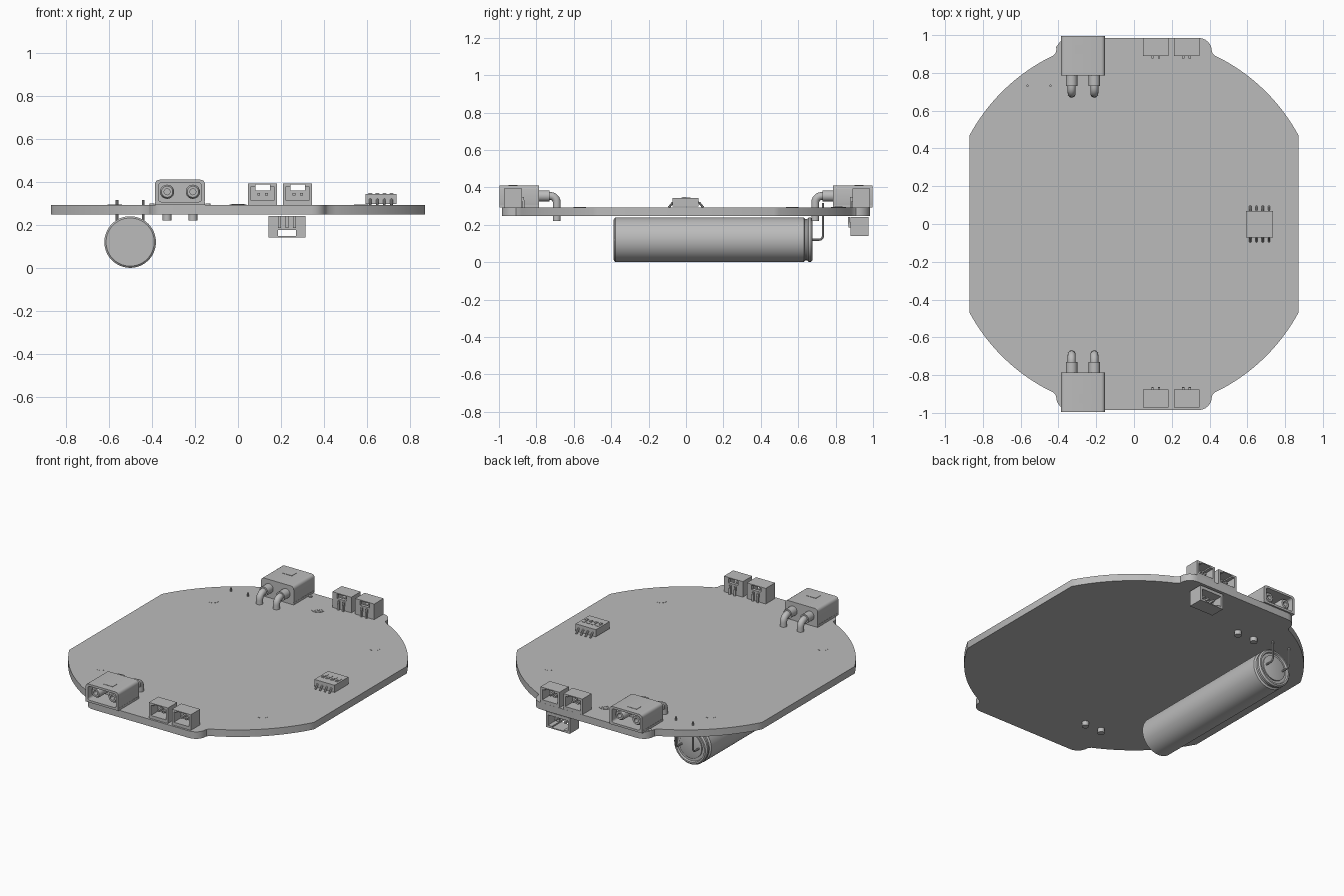
import bpy, bmesh
from math import pi, sin, cos, radians
from mathutils import Matrix, Vector

old = bpy.data.objects.get("Cube")
if old:
    bpy.data.objects.remove(old, do_unlink=True)

grey = bpy.data.materials.new("mid_grey")
grey.use_nodes = True
grey.diffuse_color = (0.5, 0.5, 0.5, 1)
grey.node_tree.nodes["Principled BSDF"].inputs["Base Color"].default_value = (0.5, 0.5, 0.5, 1)

TOP, BOTTOM = 0.293, 0.248          # board faces
I = Matrix.Identity(4)


def finish(name, bm, M, smooth=True):
    bmesh.ops.recalc_face_normals(bm, faces=bm.faces)
    bm.transform(M)
    me = bpy.data.meshes.new(name)
    bm.to_mesh(me)
    bm.free()
    me.materials.append(grey)
    ob = bpy.data.objects.new(name, me)
    bpy.context.collection.objects.link(ob)
    if smooth:
        bpy.ops.object.select_all(action='DESELECT')
        ob.select_set(True)
        bpy.context.view_layer.objects.active = ob
        bpy.ops.object.shade_smooth_by_angle(angle=radians(35))
    return ob


def boxes(name, spans, M=I):
    """One object from several boxes, each (x0, x1, y0, y1, z0, z1)."""
    bm = bmesh.new()
    for x0, x1, y0, y1, z0, z1 in spans:
        size = Matrix.Diagonal((x1 - x0, y1 - y0, z1 - z0, 1))
        mid = Matrix.Translation(((x0 + x1) / 2, (y0 + y1) / 2, (z0 + z1) / 2))
        bmesh.ops.create_cube(bm, size=1, matrix=mid @ size)
    return finish(name, bm, M, False)


def loft(name, rings, M=I):
    """Skin a list of equal rings and cap both ends."""
    bm = bmesh.new()
    loops = [[bm.verts.new(p) for p in ring] for ring in rings]
    n = len(loops[0])
    for a, b in zip(loops, loops[1:]):
        for i in range(n):
            bm.faces.new((a[i], a[(i + 1) % n], b[(i + 1) % n], b[i]))
    bm.faces.new(loops[0])
    bm.faces.new(loops[-1])
    return finish(name, bm, M)


def lathe(name, profile, M=I, n=48):
    """Turn (radius, y) points around the y axis."""
    return loft(name, [[(r * cos(2 * pi * i / n), y, r * sin(2 * pi * i / n))
                        for i in range(n)] for r, y in profile], M)


def disc(name, x, y, r, h=0.002):
    M = Matrix.Translation((x, y, TOP)) @ Matrix.Rotation(pi / 2, 4, 'X')
    return lathe(name, [(r, 0), (r, h)], M, 24)


def tube(name, x, path, r, M=I, n=16):
    """Round rod along a (y, z) path at constant x."""
    pts = [Vector((x, y, z)) for y, z in path]
    rings = []
    for i, p in enumerate(pts):
        t = (pts[min(i + 1, len(pts) - 1)] - pts[max(i - 1, 0)]).normalized()
        u = Vector((1, 0, 0))
        v = t.cross(u)
        rings.append([p + r * (u * cos(2 * pi * k / n) + v * sin(2 * pi * k / n)) for k in range(n)])
    return loft(name, rings, M)


def bend(cy, cz, r, a0, a1, n=6):
    return [(cy + r * cos(radians(a0 + (a1 - a0) * i / n)),
             cz + r * sin(radians(a0 + (a1 - a0) * i / n))) for i in range(n + 1)]


def round_rect(y, w, z0, z1, r):
    """Rounded rectangle in the xz plane."""
    out = []
    for cx, cz, a in ((w - r, z1 - r, 0), (r - w, z1 - r, 90), (r - w, z0 + r, 180), (w - r, z0 + r, 270)):
        out += [(px, y, pz) for px, pz in bend(cx, cz, r, a, a + 90, 4)]
    return out


# board: round disc with flat sides and a tab at front and back
quarter = bend(0, 0, 0.989, 28.4, 64.5, 20) + [(0.412, 0.91)] + bend(0.342, 0.915, 0.07, 0, 90)
outline = quarter + [(-x, y) for x, y in reversed(quarter)]
outline += [(-x, -y) for x, y in outline]
loft("circuit_board", [[(x, y, z) for x, y in outline] for z in (BOTTOM, TOP)])

# flush plugs in the mounting holes, locating marks and the vent grille
for sx in (-1, 1):
    for sy in (-1, 1):
        disc("mounting_hole_plug", 0.573 * sx, 0.568 * sy, 0.034, 0.001)
for x in (-0.4, -0.14):
    disc("locating_peg", x, 0.935, 0.012, 0.006)
for i in range(4):
    disc("vent_grille_ring", 0, 0.815, 0.04 - 0.009 * i, 0.002 + 0.001 * i)


def power_connector(M):
    # open shell, facing -y
    loft("power_connector_shell", [
        round_rect(0.105, 0.116, 0, 0.117, 0.02), round_rect(-0.105, 0.116, 0, 0.117, 0.02),
        round_rect(-0.105, 0.1, 0.014, 0.103, 0.014), round_rect(0.02, 0.1, 0.014, 0.103, 0.014)], M)
    boxes("power_connector_foot", [(-0.116, 0.116, -0.105, 0.105, 0, 0.014)], M)
    boxes("power_connector_window", [(-0.022, 0.044, -0.058, -0.01, 0.116, 0.119)], M)
    for x in (-0.06, 0.06):
        C = M @ Matrix.Translation((x, 0, 0.061))
        lathe("power_pin", [(0.033, 0.03), (0.033, -0.075), (0.026, -0.085), (0.014, -0.085), (0.014, -0.05)], C, 24)
        lathe("solder_cup", [(0.03, 0.1), (0.03, 0.16)], C, 24)
        path = [(0.15, 0.061)] + bend(0.165, 0.026, 0.035, 90, 0) + [(0.2, -0.055), (0.2, -0.073)]
        tube("bent_terminal", x, path, 0.021, M)


def plug_socket(M, pins):
    # box socket facing -y with a window in its rear wall
    w = 0.0325 + 0.0175 * pins
    t, d, h = 0.014, 0.0475, 0.1
    g = w * 0.5
    boxes("socket_housing", [
        (-w, w, -d, d, 0, 0.02), (-w, -w + t, -d, d, 0, h), (w - t, w, -d, d, 0, h),
        (-w, -g, -d, d, h - t, h), (g, w, -d, d, h - t, h), (-g, g, -d, d, h - 0.006, h),
        (-w, w, d - 0.02, d, 0, 0.066), (-w, -g, d - 0.02, d, 0, h), (g, w, d - 0.02, d, 0, h)], M)
    for i in range(pins):
        x = (i - (pins - 1) / 2) * 0.035
        boxes("socket_pin", [(x - 0.006, x + 0.006, -0.025, d, 0.044, 0.056),
                             (x - 0.006, x + 0.006, d, d + 0.012, 0.03, 0.056),
                             (x - 0.006, x + 0.006, d + 0.004, d + 0.014, 0, 0.04)], M)


turn = Matrix.Rotation(pi, 4, 'Z')
power_connector(Matrix.Translation((-0.27, -0.891, TOP)))
power_connector(Matrix.Translation((-0.27, 0.891, TOP)) @ turn)
for x in (0.115, 0.278):
    plug_socket(Matrix.Translation((x, -0.925, TOP)), 2)
    plug_socket(Matrix.Translation((x, 0.937, TOP)) @ turn, 2)
plug_socket(Matrix.Translation((0.228, 0.928, BOTTOM - 0.007)) @ Matrix.Rotation(pi, 4, 'X'), 3)

# switch block with four sliders and splayed legs
S = Matrix.Translation((0.665, 0, TOP))
boxes("switch_block", [(-0.072, 0.072, -0.072, 0.068, 0.004, 0.05)], S)
for i in range(4):
    x = (i - 1.5) * 0.033
    boxes("switch_slot", [(x - 0.01, x + 0.01, -0.025, 0.025, 0.045, 0.052)], S)
    boxes("switch_slider", [(x - 0.007, x + 0.007, -0.02, 0.0, 0.05, 0.055)], S)
    for s in (-1, 1):
        tube("switch_leg", x, [(0.06 * s, 0.026), (0.072 * s, 0.024), (0.088 * s, 0.004), (0.094 * s, 0.0)], 0.006, S, 8)

# capacitor lying under the board
C = Matrix.Translation((-0.502, 0, 0.12))
lathe("capacitor_can", [(0.112, -0.385), (0.12, -0.378), (0.12, 0.63), (0.11, 0.637), (0.11, 0.648),
                        (0.118, 0.655), (0.118, 0.668), (0.11, 0.677), (0.1, 0.677), (0.096, 0.665)], C, 64)
lathe("capacitor_bung", [(0.08, 0.66), (0.08, 0.672), (0.07, 0.675)], C)
boxes("capacitor_vent_cross", [(-0.108, 0.108, -0.387, -0.38, -0.005, 0.005),
                               (-0.005, 0.005, -0.387, -0.38, -0.108, 0.108)], C)
for x in (-0.061, 0.061):
    tube("capacitor_lead", x, [(0.66, 0)] + bend(0.712, 0.02, 0.02, -90, 0) + [(0.732, 0.195)], 0.006, C, 10)
